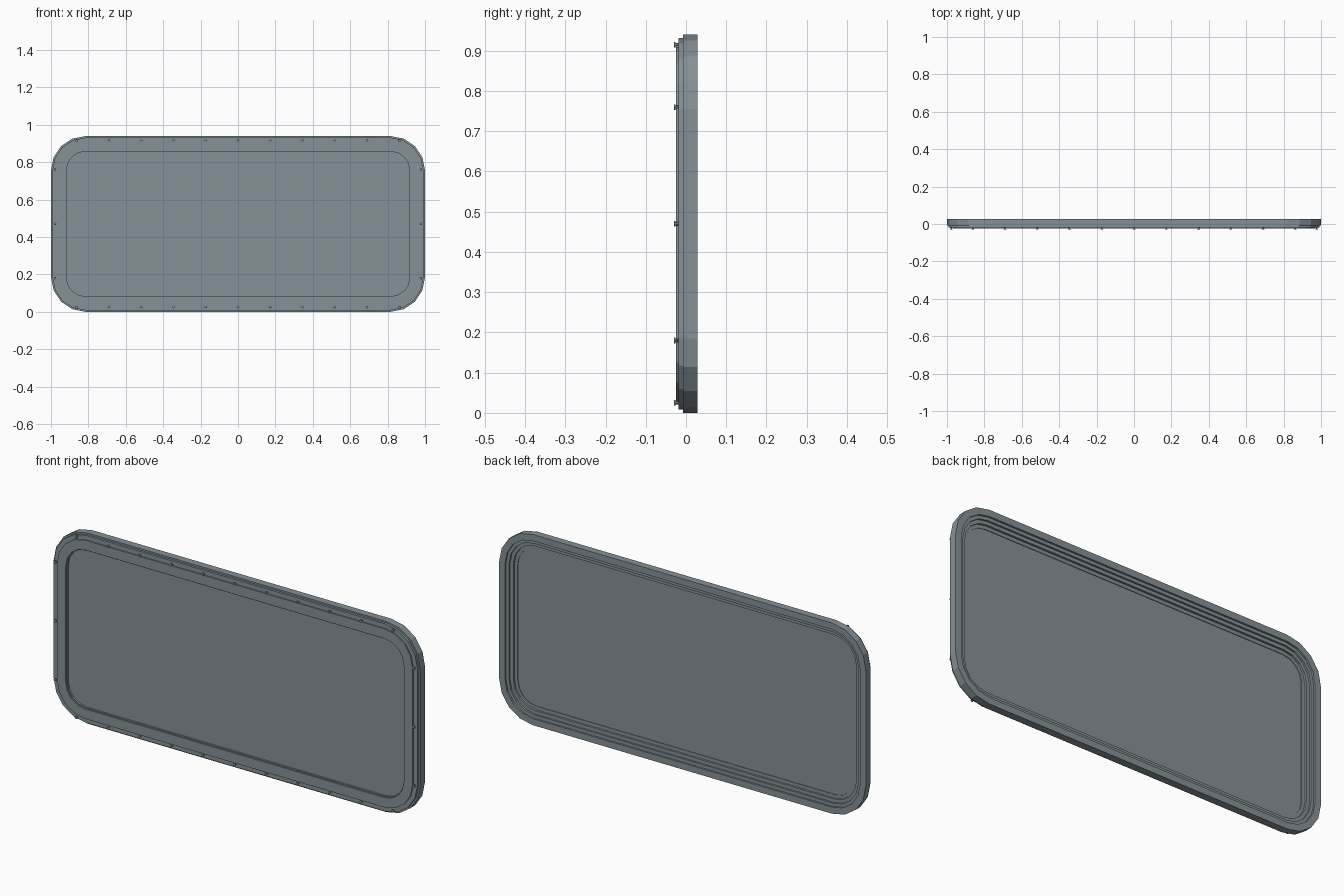
import bpy, bmesh, math

HALF_W, HALF_H, RADIUS, MID_Z = 1.0, 0.47, 0.185, 0.47
CORNER_STEPS = 4

old = bpy.data.objects.get("Cube")
if old:
    bpy.data.objects.remove(old)

grey = bpy.data.materials.new("slate grey")
grey.use_nodes = True
colour = (0.235, 0.285, 0.31, 1)
grey.diffuse_color = colour
grey.node_tree.nodes["Principled BSDF"].inputs["Base Color"].default_value = colour


def finish(name, bm):
    bmesh.ops.recalc_face_normals(bm, faces=bm.faces)
    mesh = bpy.data.meshes.new(name)
    bm.to_mesh(mesh)
    bm.free()
    mesh.materials.append(grey)
    obj = bpy.data.objects.new(name, mesh)
    bpy.context.collection.objects.link(obj)
    return obj


def rounded_loop(bm, inset, y):
    """Rounded rectangle of vertices, moved inwards from the outer edge."""
    verts = []
    r = RADIUS - inset
    for quarter, (sx, sz) in enumerate([(1, 1), (-1, 1), (-1, -1), (1, -1)]):
        for i in range(CORNER_STEPS + 1):
            a = (quarter + i / CORNER_STEPS) * math.pi / 2
            x = sx * (HALF_W - RADIUS) + r * math.cos(a)
            z = MID_Z + sz * (HALF_H - RADIUS) + r * math.sin(a)
            verts.append(bm.verts.new((x, y, z)))
    return verts


def bridge(bm, a, b):
    for i in range(len(a)):
        j = (i + 1) % len(a)
        bm.faces.new((a[i], a[j], b[j], b[i]))


def ring(name, profile):
    """Sweep a closed (inset, y) profile around the window."""
    bm = bmesh.new()
    loops = [rounded_loop(bm, d, y) for d, y in profile]
    for k, loop in enumerate(loops):
        bridge(bm, loop, loops[(k + 1) % len(loops)])
    return finish(name, bm)


# Stepped frame: flange and gasket steps at the back
ring("outer_frame", [
    (0, 0.028), (0, -0.008), (0.008, -0.008), (0.008, -0.019),
    (0.082, -0.019), (0.082, 0.0), (0.065, 0.0), (0.065, 0.01),
    (0.048, 0.01), (0.048, 0.019), (0.032, 0.019), (0.032, 0.028)])

# Raised trim on the front, around the opening
ring("front_trim", [(0.03, -0.018), (0.03, -0.025), (0.078, -0.025), (0.078, -0.018)])

# Window pane
bm = bmesh.new()
front, back = (rounded_loop(bm, 0.075, y) for y in (-0.010, -0.003))
bridge(bm, front, back)
bm.faces.new(front)
bm.faces.new(back)
finish("pane", bm)


# Bolts: a slim shank with a wider head
def bolt(name, x, z):
    bm = bmesh.new()
    for radius, y0, y1 in ((0.004, -0.027, -0.018), (0.007, -0.03, -0.026)):
        made = bmesh.ops.create_cone(bm, cap_ends=True, segments=8, radius1=radius,
                                     radius2=radius, depth=y1 - y0)
        for v in made["verts"]:
            px, py, pz = v.co
            v.co = (x + px, (y0 + y1) / 2 + pz, z + py)
    finish(name, bm)


for side, z in (("bottom", 0.025), ("top", 0.915)):
    for i in range(11):
        bolt(f"{side}_bolt_{i + 1}", (i - 5) * 0.1725, z)
for side, x in (("right", -0.978), ("left", 0.978)):
    for i in range(3):
        bolt(f"{side}_bolt_{i + 1}", x, MID_Z + (i - 1) * 0.29)
